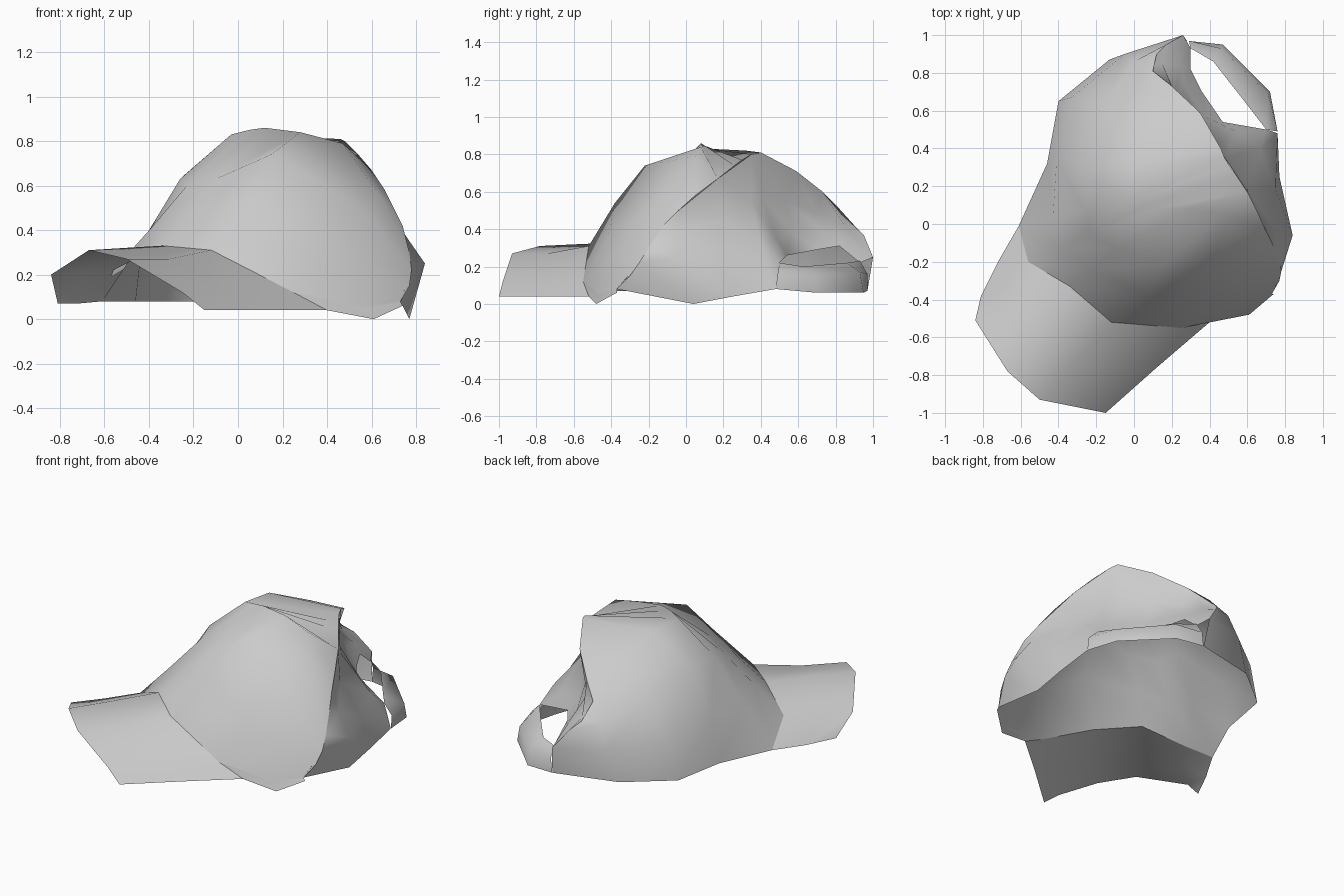
import bpy, bmesh


def cloth(name, columns):
    """Loft a sheet of cloth through columns of equal point count."""
    bm = bmesh.new()
    grid = [[bm.verts.new(v) for v in c] for c in columns]
    for r0, r1 in zip(grid, grid[1:]):
        for i in range(len(r0) - 1):
            bm.faces.new((r0[i], r0[i + 1], r1[i + 1], r1[i]))
    bmesh.ops.remove_doubles(bm, verts=bm.verts, dist=0.002)
    bmesh.ops.recalc_face_normals(bm, faces=bm.faces)
    me = bpy.data.meshes.new(name)
    bm.to_mesh(me)
    bm.free()
    ob = bpy.data.objects.new(name, me)
    bpy.context.collection.objects.link(ob)
    bpy.ops.object.select_all(action='DESELECT')
    ob.select_set(True)
    bpy.context.view_layer.objects.active = ob
    bpy.ops.object.shade_smooth_by_angle(angle=1.0)
    return ob


# Crown: each column runs from the rim up to the fold ridge
left_side = [
    [(.28, .97, .07), (.26, 1.0, .25), (.17, .95, .37), (.12, .90, .42), (.05, .83, .48)],
    [(-.13, .87, .08), (-.05, .90, .27), (.0, .86, .43), (.10, .81, .52), (.20, .73, .60)],
    [(-.40, .65, .08), (-.33, .67, .30), (-.15, .62, .55), (.10, .60, .69), (.35, .59, .71)],
    [(-.46, .32, .08), (-.41, .33, .35), (-.25, .30, .64), (.0, .32, .82), (.46, .40, .81)],
    [(-.61, -.01, .08), (-.43, .03, .35), (-.26, .08, .63), (-.03, .12, .83), (.48, .35, .80)],
]
front_side = [
    [(-.56, -.20, .22), (-.39, -.13, .41), (-.23, -.05, .60), (.05, .09, .85), (.51, .30, .77)],
    [(-.34, -.33, .33), (-.22, -.24, .48), (-.10, -.13, .63), (.12, .08, .86), (.54, .26, .74)],
    [(-.12, -.52, .31), (.07, -.38, .54), (.15, -.22, .74), (.28, .08, .84), (.60, .17, .67)],
    [(.25, -.55, .12), (.35, -.42, .36), (.42, -.20, .59), (.47, .05, .79), (.66, .05, .58)],
    [(.57, -.47, .05), (.58, -.40, .25), (.60, -.25, .45), (.62, -.10, .58), (.70, -.04, .50)],
    [(.73, -.37, .08), (.77, -.30, .15), (.78, -.25, .22), (.77, -.20, .30), (.74, -.12, .42)],
]
cloth("crown_front", left_side + front_side)

# Collapsed back of the crown, from the ridge down to the rim and opening
cloth("crown_back", [
    [(.74, -.12, .42), (.77, -.20, .30), (.78, -.25, .22), (.73, -.37, .08)],
    [(.70, -.04, .50), (.75, -.04, .38), (.84, -.06, .25), (.77, .04, .0)],
    [(.60, .17, .67), (.60, .19, .45), (.75, .18, .27), (.77, .25, .04)],
    [(.48, .35, .80), (.49, .35, .55), (.67, .40, .32), (.76, .48, .08)],
    [(.46, .40, .81), (.43, .41, .57), (.54, .49, .34), (.70, .50, .22)],
    [(.35, .59, .71), (.32, .54, .55), (.37, .57, .38), (.47, .54, .26)],
    [(.20, .73, .60), (.22, .70, .49), (.27, .73, .39), (.36, .70, .29)],
    [(.05, .83, .48), (.15, .85, .42), (.25, .84, .36), (.30, .82, .31)],
    [(.05, .83, .48), (.17, .95, .37), (.26, 1.0, .25), (.30, .93, .22)],
])

# Curved visor, each column from the crown out to the visor edge
cloth("visor", [
    [(-.61, -.01, .08), (-.72, -.20, .07), (-.81, -.38, .07)],
    [(-.56, -.20, .22), (-.71, -.35, .20), (-.84, -.51, .20)],
    [(-.34, -.33, .33), (-.51, -.57, .32), (-.67, -.78, .31)],
    [(-.12, -.52, .31), (-.31, -.74, .27), (-.50, -.93, .27)],
    [(.25, -.55, .12), (.0, -.77, .11), (-.25, -.98, .12)],
    [(.40, -.52, .04), (.12, -.76, .04), (-.15, -1.0, .04)],
])

# Folded lip under the right front rim
cloth("rim_lip", [
    [(.25, -.55, .12), (.40, -.52, .04)],
    [(.57, -.47, .05), (.61, -.48, .0)],
    [(.73, -.37, .08), (.74, -.37, .06)],
])

# Adjusting strap across the back opening
cloth("back_strap", [
    [(.28, .97, .07), (.29, .97, .16), (.30, .93, .23)],
    [(.47, .95, .06), (.46, .93, .17), (.42, .86, .22)],
    [(.72, .70, .06), (.71, .69, .15), (.60, .63, .20)],
    [(.76, .48, .08), (.76, .49, .16), (.70, .50, .22)],
])
